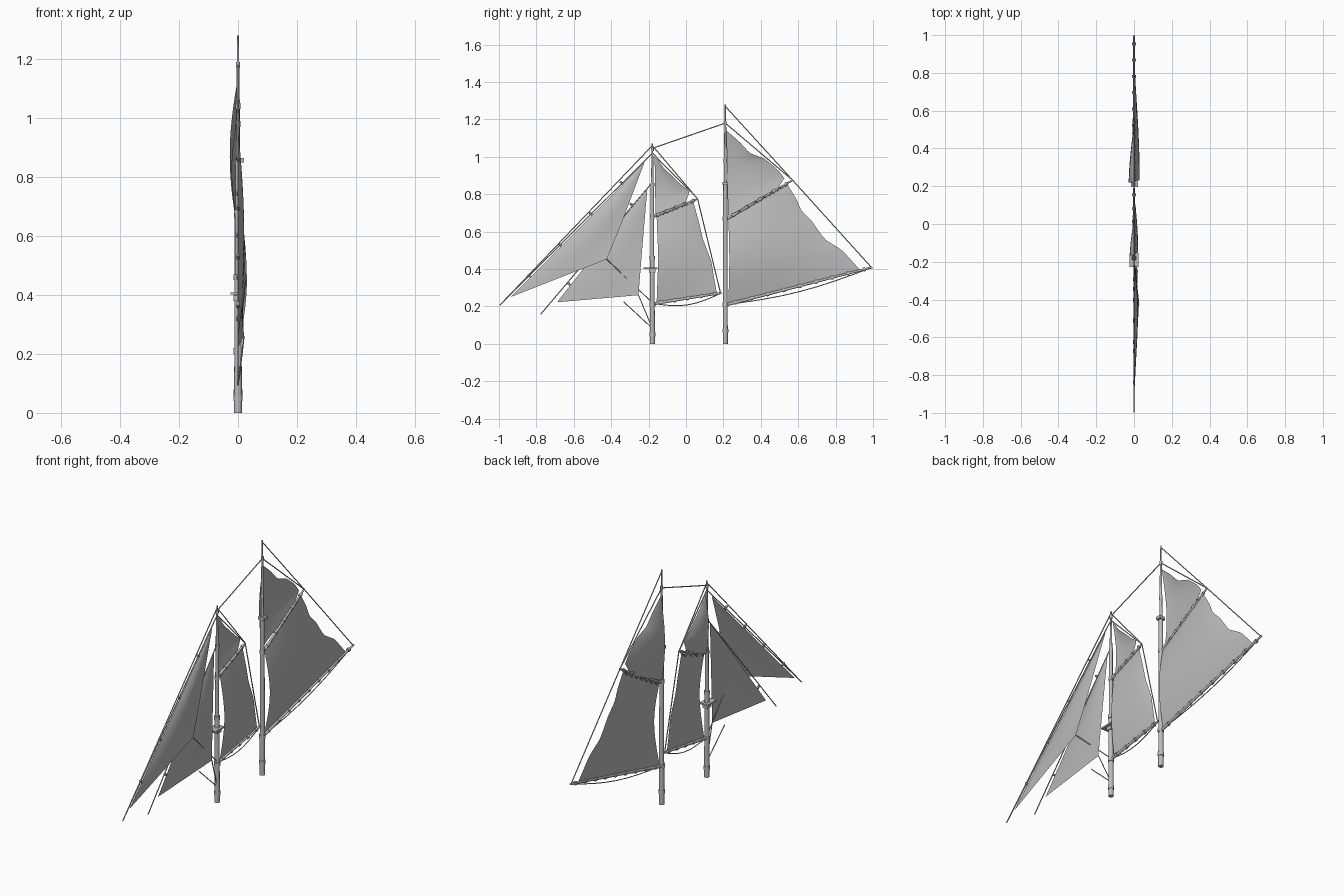
import bpy, bmesh, math
from mathutils import Vector, Matrix

cube = bpy.data.objects.get("Cube")
if cube:
    bpy.data.objects.remove(cube, do_unlink=True)


def make_material(name, grey):
    mat = bpy.data.materials.new(name)
    mat.use_nodes = True
    color = (grey, grey, grey, 1)
    mat.diffuse_color = color
    mat.node_tree.nodes["Principled BSDF"].inputs["Base Color"].default_value = color
    return mat


GREY = make_material("weathered grey", 0.5)


def finish(name, bm, angle=40):
    mesh = bpy.data.meshes.new(name)
    bm.to_mesh(mesh)
    bm.free()
    mesh.materials.append(GREY)
    obj = bpy.data.objects.new(name, mesh)
    bpy.context.collection.objects.link(obj)
    bpy.ops.object.select_all(action='DESELECT')
    obj.select_set(True)
    bpy.context.view_layer.objects.active = obj
    bpy.ops.object.shade_smooth_by_angle(angle=math.radians(angle))
    return obj


def point(p):
    """Points are (y, z) on the centre plane, or (x, y, z)."""
    return Vector(p) if len(p) == 3 else Vector((0, p[0], p[1]))


def add_rod(bm, a, b, r1, r2=None, sides=6):
    a, b = point(a), point(b)
    axis = b - a
    turn = axis.to_track_quat('Z', 'Y').to_matrix().to_4x4()
    bmesh.ops.create_cone(bm, cap_ends=True, segments=sides, radius1=r1,
                          radius2=r1 if r2 is None else r2, depth=axis.length,
                          matrix=Matrix.Translation((a + b) / 2) @ turn)


def add_band(bm, a, b, t, radius, length, sides=10):
    a, b = point(a), point(b)
    mid, half = a.lerp(b, t), (b - a).normalized() * length / 2
    add_rod(bm, mid - half, mid + half, radius, sides=sides)


def add_box(bm, centre, size):
    bmesh.ops.create_cube(bm, size=1, matrix=Matrix.Translation(centre) @ Matrix.Diagonal((*size, 1)))


def along(path, t):
    """Point at a fraction of a polyline's length."""
    pts = [point(p) for p in path]
    lengths = [(q - p).length for p, q in zip(pts, pts[1:])]
    left = t * sum(lengths)
    for p, q, length in zip(pts, pts[1:], lengths):
        if left <= length:
            return p.lerp(q, left / length)
        left -= length
    return pts[-1]


def sail(name, luff, leech, belly, rows=20, cols=12):
    """Cloth stretched between two edges and pushed sideways by belly(u, v)."""
    bm = bmesh.new()
    grid = []
    for j in range(rows + 1):
        v = j / rows
        a, b = along(luff, v), along(leech, v)
        row = []
        for i in range(cols + 1):
            u = i / cols
            p = a.lerp(b, u)
            p.x += belly(u, v)
            row.append(bm.verts.new(p))
        grid.append(row)
    for low, high in zip(grid, grid[1:]):
        for i in range(cols):
            bm.faces.new((low[i], low[i + 1], high[i + 1], high[i]))
    bmesh.ops.remove_doubles(bm, verts=bm.verts, dist=0.0005)
    return finish(name, bm, 60)


def gaff_belly(depth):
    return lambda u, v: depth * math.sin(math.pi * v) * math.cos(math.pi * u / 2) ** 0.6


def jib_belly(depth):
    return lambda u, v: depth * (u * (1 - v) + 0.5 * math.sin(math.pi * u) * math.sin(math.pi * v))


def topsail_belly(depth):
    return lambda u, v: depth * math.sin(math.pi * (0.15 + 0.85 * v)) * (1 - u * u)


def mast(name, y, sections, bands):
    bm = bmesh.new()
    for z1, z2, r1, r2 in sections:
        add_rod(bm, (y, z1), (y, z2), r1, r2, 14)
    for z, r in bands:
        add_rod(bm, (y, z - 0.01), (y, z + 0.01), r, sides=14)
    return bm


FORE, MAIN = -0.18, 0.21

# Masts
bm = mast("fore_mast", FORE,
          [(0, 0.46, 0.0135, 0.012), (0.46, 0.85, 0.01, 0.009), (0.85, 1.07, 0.007, 0.004)],
          [(0.05, 0.016), (0.21, 0.016), (0.46, 0.015), (0.68, 0.012), (0.85, 0.011), (1.04, 0.008)])
finish("fore_mast", bm)
bm = mast("main_mast", MAIN,
          [(0, 0.86, 0.0135, 0.011), (0.86, 1.18, 0.008, 0.005), (1.18, 1.28, 0.004, 0.003)],
          [(0.07, 0.016), (0.21, 0.016), (0.67, 0.014), (0.98, 0.009), (1.18, 0.007)])
finish("main_mast", bm)

# Mast platforms
bm = bmesh.new()
add_box(bm, (0, -0.19, 0.405), (0.05, 0.075, 0.008))
add_box(bm, (0, FORE, 0.39), (0.03, 0.035, 0.02))
finish("fore_platform", bm)
bm = bmesh.new()
add_box(bm, (0.002, MAIN, 0.857), (0.036, 0.03, 0.016))
finish("main_mast_cap", bm)

# Booms and gaffs, with iron bands
spars = {
    "fore_boom": ((-0.17, 0.215), (0.19, 0.272), 0.008),
    "fore_gaff": ((-0.175, 0.68), (0.062, 0.775), 0.007),
    "main_boom": ((0.222, 0.21), (0.996, 0.409), 0.008),
    "main_gaff": ((0.222, 0.67), (0.572, 0.876), 0.007),
}
for name, (a, b, r) in spars.items():
    bm = bmesh.new()
    add_rod(bm, a, b, r, r * 0.7, 10)
    count = 9 if name == "main_boom" else 5
    for i in range(count):
        add_band(bm, a, b, (i + 0.5) / count, r * 1.35, 0.012)
    finish(name, bm)

# Gaff sails
sail("fore_sail", [(-0.157, 0.225), (-0.148, 0.46), (-0.157, 0.68)],
     [(0.165, 0.27), (0.152, 0.34), (0.136, 0.44), (0.09, 0.56), (0.072, 0.64), (0.04, 0.757)],
     gaff_belly(0.022))
sail("main_sail", [(0.227, 0.22), (0.232, 0.45), (0.227, 0.672)],
     [(0.93, 0.395), (0.836, 0.5), (0.74, 0.56), (0.67, 0.66), (0.617, 0.71), (0.59, 0.775), (0.54, 0.855)],
     gaff_belly(0.03))

# Topsails
sail("fore_topsail", [(-0.163, 0.69), (-0.168, 1.01)],
     [(-0.01, 0.735), (0.02, 0.815), (-0.02, 0.845), (-0.077, 0.9), (-0.12, 0.94), (-0.168, 1.01)],
     topsail_belly(-0.022))
sail("main_topsail", [(0.225, 0.685), (0.216, 1.14)],
     [(0.47, 0.8), (0.526, 0.885), (0.49, 0.933), (0.42, 0.99), (0.34, 1.02), (0.286, 1.08), (0.216, 1.14)],
     topsail_belly(-0.028))

# Jibs
outer_luff = [(-0.937, 0.25), (-0.222, 0.97)]
inner_luff = [(-0.69, 0.222), (-0.206, 0.837)]
sail("outer_jib", outer_luff, [(-0.424, 0.452), (-0.355, 0.618), (-0.222, 0.97)], jib_belly(0.026))
sail("inner_jib", inner_luff, [(-0.254, 0.26), (-0.235, 0.5), (-0.206, 0.837)], jib_belly(0.02))

# Hanks that hold the jibs to their stays
outer_stay = ((-0.996, 0.206), (FORE, 1.02))
inner_stay = ((-0.777, 0.158), (FORE, 0.863))
bm = bmesh.new()
for luff, stay in ((outer_luff, outer_stay), (inner_luff, inner_stay)):
    for i in range(4):
        t = 0.15 + 0.23 * i
        p = along(luff, t)
        add_rod(bm, p, p + Vector((0, -0.016, 0.012)), 0.006)
finish("jib_hanks", bm)

# Standing rigging
bm = bmesh.new()
fore_peak, main_peak = (0.062, 0.775), (0.57, 0.875)
for a, b in (outer_stay, inner_stay,
             ((-0.996, 0.206), (FORE, 1.06)),
             ((FORE, 1.045), (MAIN, 1.18)),
             ((FORE, 1.06), fore_peak), ((FORE, 1.02), fore_peak),
             (fore_peak, (0.185, 0.27)),
             ((MAIN, 1.27), main_peak), ((MAIN, 1.18), main_peak),
             (main_peak, (0.99, 0.41))):
    add_rod(bm, a, b, 0.0028)
finish("standing_rigging", bm)

# Jib sheets
bm = bmesh.new()
outer_clew, inner_clew = (0.026, -0.424, 0.452), (0.02, -0.254, 0.26)
for a, b in ((outer_clew, (FORE, 0.22)), (inner_clew, (FORE, 0.083)),
             ((-0.334, 0.225), (FORE, 0.083))):
    add_rod(bm, a, b, 0.0025)
finish("jib_sheets", bm)

# Slack lines under the booms
bm = bmesh.new()
for name, sag in (("fore_boom", 0.035), ("main_boom", 0.03)):
    a, b, r = spars[name]
    pts = []
    for i in range(9):
        t = i / 8
        p = point(a).lerp(point(b), t)
        p.z -= sag * math.sin(math.pi * t)
        pts.append(p)
    for p, q in zip(pts, pts[1:]):
        add_rod(bm, p, q, 0.0025)
finish("boom_lines", bm)

# Lacing zigzag between gaffs and sails
bm = bmesh.new()
for name, count in (("fore_gaff", 8), ("main_gaff", 14)):
    a, b, r = spars[name]
    pts = []
    for i in range(count + 1):
        p = point(a).lerp(point(b), 0.06 + 0.86 * i / count)
        p += Vector((0.009 * (-1) ** i, 0, -0.022 if i % 2 else 0.004))
        pts.append(p)
    for p, q in zip(pts, pts[1:]):
        add_rod(bm, p, q, 0.0025)
finish("gaff_lacing", bm)
